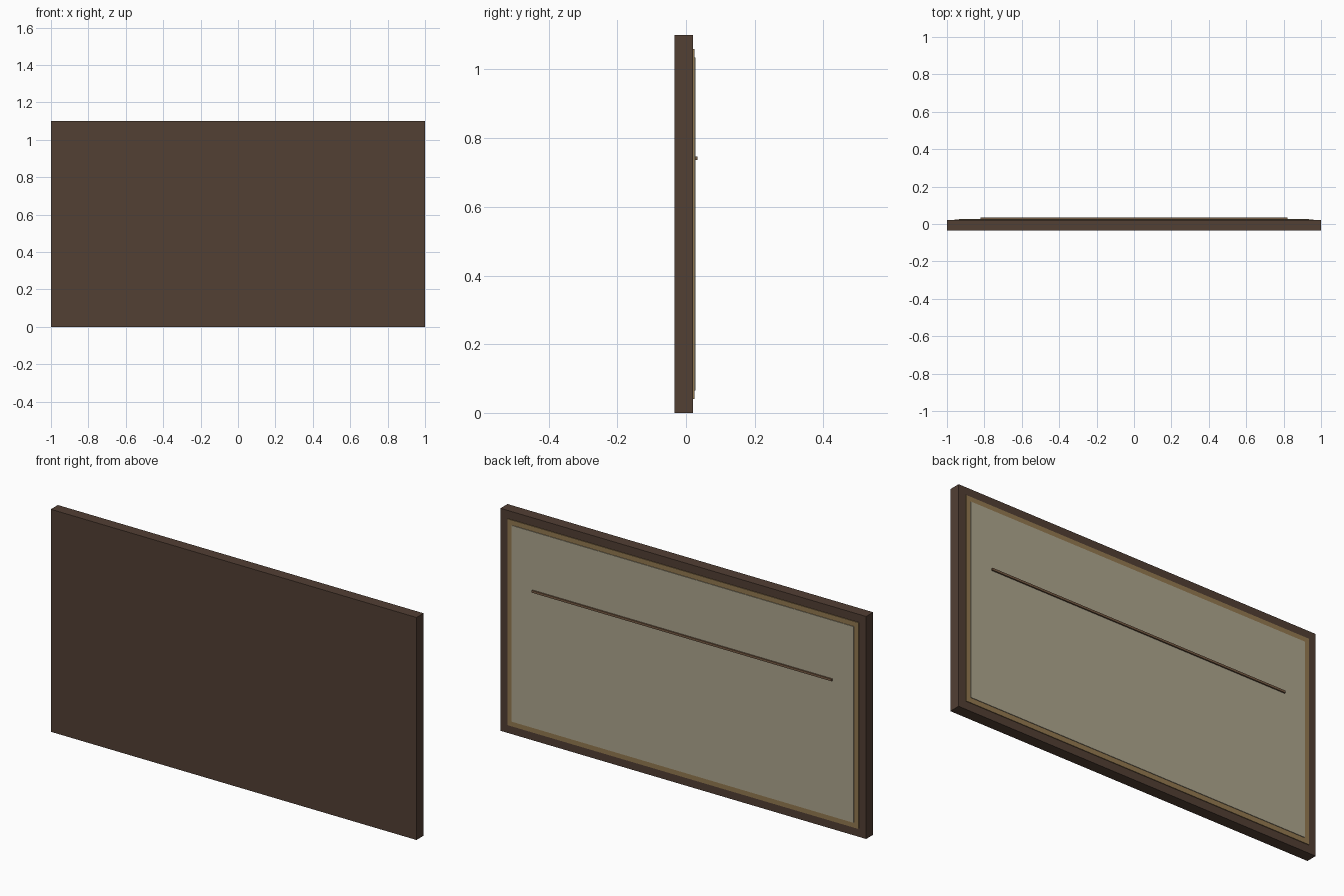
import bpy

if "Cube" in bpy.data.objects:
    bpy.data.objects.remove(bpy.data.objects["Cube"])


def material(name, rgb):
    m = bpy.data.materials.new(name)
    m.diffuse_color = (*rgb, 1)
    m.use_nodes = True
    m.node_tree.nodes["Principled BSDF"].inputs["Base Color"].default_value = m.diffuse_color
    return m


def box(name, x, y, z, mat):
    """Box spanning the given (min, max) ranges."""
    bpy.ops.mesh.primitive_cube_add(size=1)
    o = bpy.context.object
    o.name = name
    spans = (x, y, z)
    o.location = [(a + b) / 2 for a, b in spans]
    o.scale = [b - a for a, b in spans]
    bpy.ops.object.transform_apply(location=True, rotation=False, scale=True)
    o.data.materials.append(mat)
    return o


dark_wood = material("dark_wood", (0.085, 0.05, 0.034))
gilt = material("gilt", (0.29, 0.19, 0.08))
canvas = material("canvas", (0.42, 0.38, 0.27))
rail_wood = material("rail_wood", (0.19, 0.11, 0.06))

# Thick outer slab
box("frame_slab", (-1, 1), (-0.034, 0.021), (0, 1.1), dark_wood)

# Gilt border plate, showing as a narrow band around the panel
box("gilt_border", (-0.96, 0.96), (0.018, 0.0245), (0.04, 1.06), gilt)

# Raised pale panel
box("pale_panel", (-0.935, 0.935), (0.022, 0.0275), (0.065, 1.035), canvas)

# Thin horizontal rail across the panel
box("thin_rail", (-0.82, 0.82), (0.027, 0.034), (0.736, 0.747), rail_wood)
